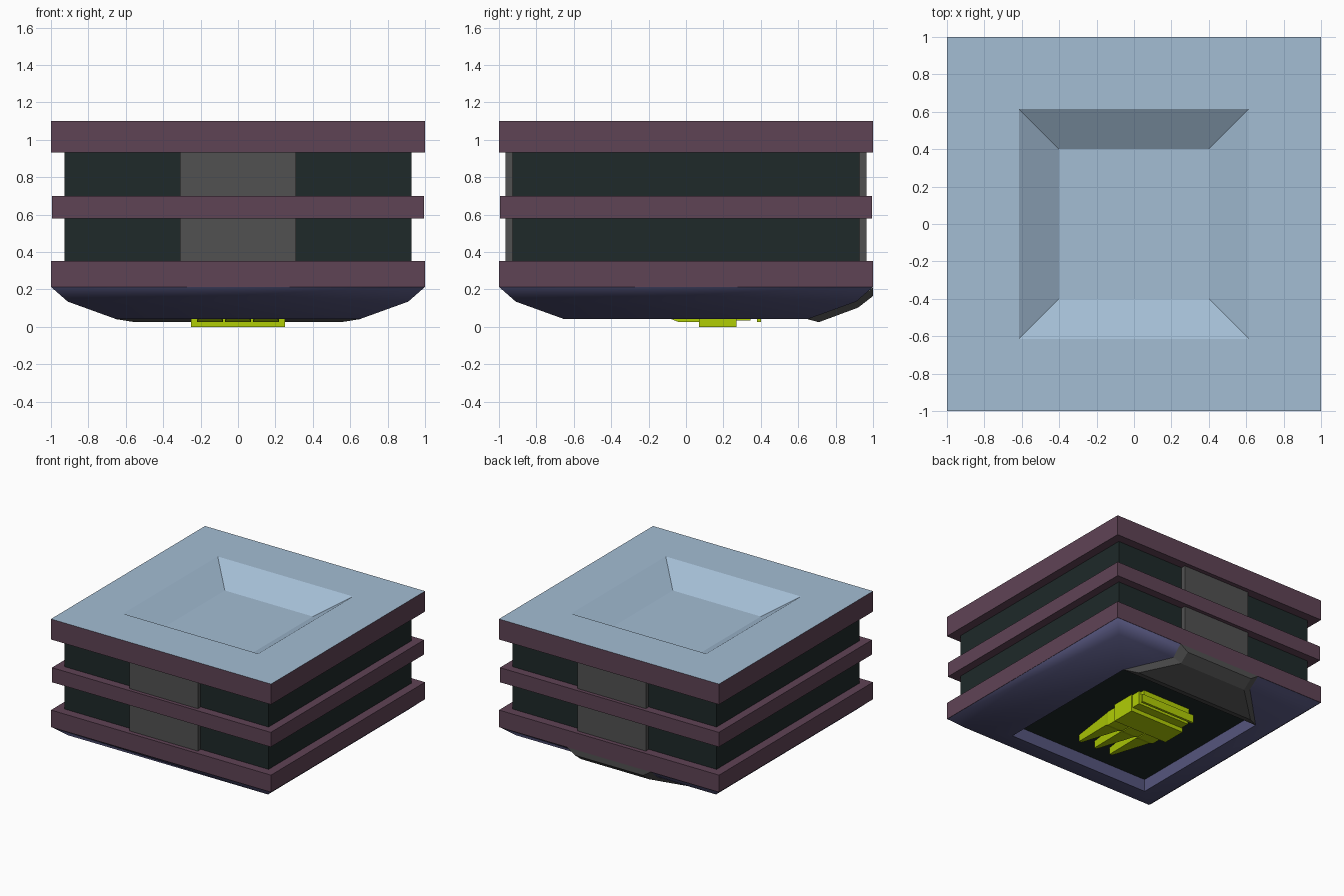
import bpy, bmesh, math

if "Cube" in bpy.data.objects:
    bpy.data.objects.remove(bpy.data.objects["Cube"], do_unlink=True)


def material(name, *rgb):
    """Flat material from 0-255 display values, stored as linear colour."""
    col = [((c / 255 + 0.055) / 1.055) ** 2.4 if c > 10 else c / 3295 for c in rgb] + [1]
    m = bpy.data.materials.new(name)
    m.use_nodes = True
    m.diffuse_color = col
    m.node_tree.nodes["Principled BSDF"].inputs["Base Color"].default_value = col
    return m


plum = material("plum", 95, 67, 85)
sky = material("pale blue", 163, 189, 212)
dark = material("dark teal", 30, 41, 41)
grey = material("grey", 81, 81, 81)
indigo = material("indigo", 85, 85, 125)
lime = material("lime", 176, 205, 6)


def finish(name, bm, *mats):
    bmesh.ops.recalc_face_normals(bm, faces=bm.faces)
    bm.normal_update()
    me = bpy.data.meshes.new(name)
    for m in mats:
        me.materials.append(m)
    # second material goes on every upward face
    if len(mats) > 1:
        for f in bm.faces:
            f.material_index = int(f.normal.z > 0.1)
    bm.to_mesh(me)
    bm.free()
    ob = bpy.data.objects.new(name, me)
    bpy.context.collection.objects.link(ob)
    return ob


def loft(name, sections, *mats):
    """Skin a list of closed sections, capping both ends."""
    bm = bmesh.new()
    rings = [[bm.verts.new(p) for p in s] for s in sections]
    for a, b in zip(rings, rings[1:]):
        n = len(a)
        for i in range(n):
            bm.faces.new((a[i], a[(i + 1) % n], b[(i + 1) % n], b[i]))
    bm.faces.new(rings[0])
    bm.faces.new(rings[-1])
    return finish(name, bm, *mats)


def square(r, z):
    return [(-r, -r, z), (r, -r, z), (r, r, z), (-r, r, z)]


def box(name, x, y, z, mat):
    section = lambda h: [(x[0], y[0], h), (x[1], y[0], h), (x[1], y[1], h), (x[0], y[1], h)]
    return loft(name, [section(z[0]), section(z[1])], mat)


# Stacked bands, the top one with a sunken tray
loft("top_slab", [square(1, .932), square(1, 1.1), square(.615, 1.1), square(.4, .96)], plum, sky)
loft("middle_band", [square(.995, .58), square(.995, .7)], plum)
loft("bottom_band", [square(1, .212), square(1, .352)], plum)

# Dark core and the grey panels at front and back
loft("core", [square(.927, .3), square(.927, .94)], dark)
for side, s in (("front", -1), ("back", 1)):
    for level, z in (("lower", (.345, .585)), ("upper", (.695, .94))):
        box(f"{side}_{level}_panel", (-.31, .31), sorted((s * .92, s * .965)), z, grey)

# Softly shaded chamfered frame around the recessed floor
frame = loft("underside_frame", [square(.998, .3), square(.998, .212), square(.91, .135),
                                 square(.65, .041), square(.65, .15)], indigo)
frame.data.shade_smooth()
frame.data.set_sharp_from_angle(angle=math.radians(60))
loft("recessed_floor", [square(.649, .142), square(.649, .149)], dark)

# Flared chute over the back of the frame
crest = [(.55, .71, .025), (.31, .92, .103), (.31, 1, .165)]
foot = [(.65, .65, .041), (.38, .91, .138), (.38, 1, .212)]
flip = lambda p: (-p[0], p[1], p[2])
loft("back_chute", [[f, c, flip(c), flip(f)] for f, c in zip(foot, crest)], grey)

# Coupling hanging below the floor
box("coupling_block", (-.25, .25), (.07, .27), (0, .145), lime)
box("coupling_rear", (-.24, .24), (.27, .345), (.033, .145), lime)
box("coupling_bridge", (-.22, .22), (.345, .38), (.07, .145), lime)
box("coupling_rear_bar", (-.25, .25), (.38, .4), (.025, .09), lime)
box("coupling_shoulder", (-.22, .22), (-.03, .07), (.05, .145), lime)


# Three tapered prongs pointing forward
def prong_section(x, w, y, z):
    return [(x - w, y, z), (x + w, y, z), (x + w, y, .145), (x - w, y, .145)]


for name, x in (("right", -.15), ("centre", 0), ("left", .15)):
    loft(f"{name}_prong", [prong_section(x, .07, .07, .026), prong_section(x, .07, -.04, .026),
                           prong_section(x, .063, -.08, .042),
                           prong_section(x, .012, -.45, .085)], lime)
